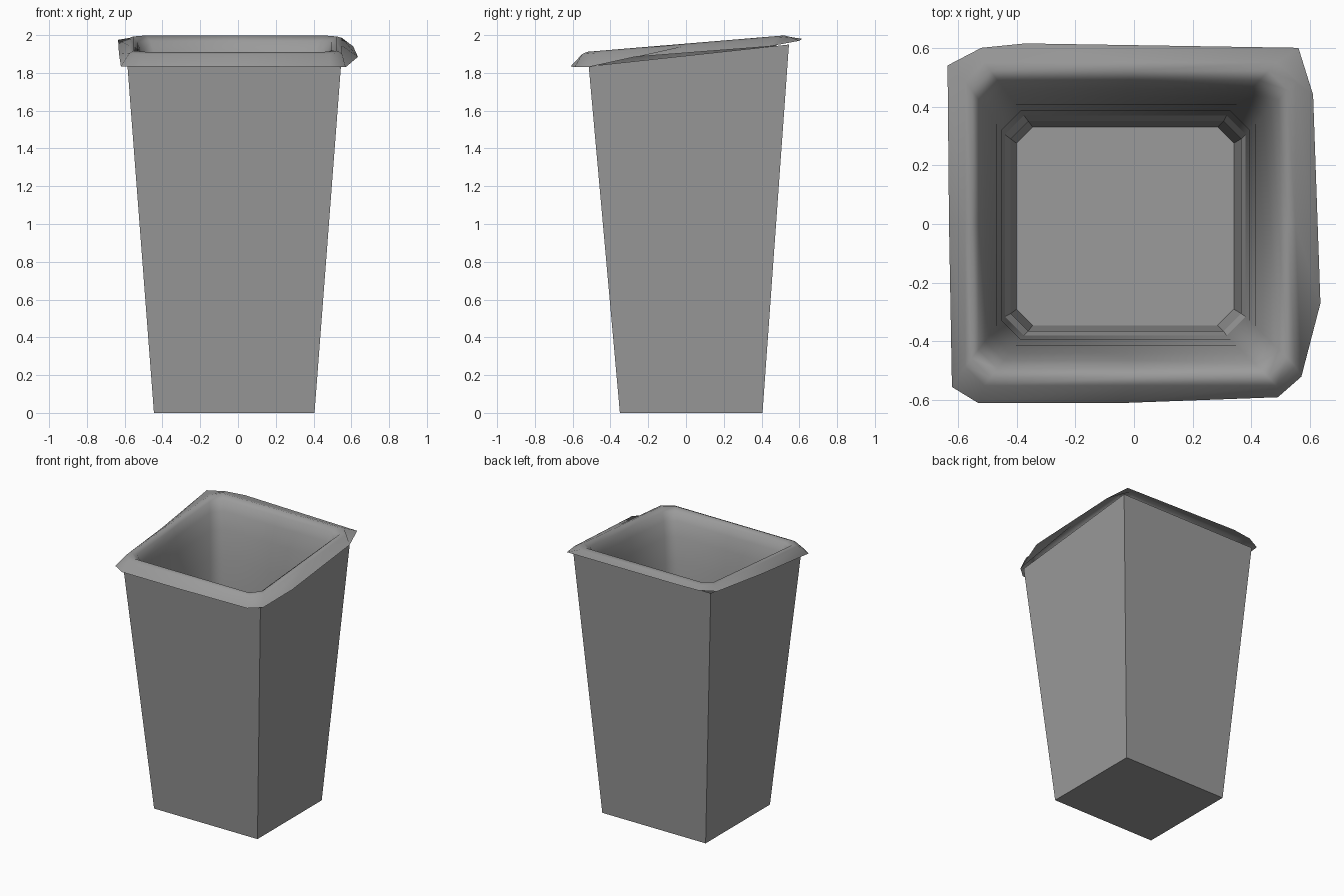
import bpy, bmesh

if "Cube" in bpy.data.objects:
    bpy.data.objects.remove(bpy.data.objects["Cube"])

grey = bpy.data.materials.new("mid_grey")
grey.diffuse_color = (0.325, 0.325, 0.325, 1)
grey.use_nodes = True
grey.node_tree.nodes["Principled BSDF"].inputs["Base Color"].default_value = grey.diffuse_color


def new_object(name, bm):
    bmesh.ops.recalc_face_normals(bm, faces=bm.faces)
    me = bpy.data.meshes.new(name)
    bm.to_mesh(me)
    bm.free()
    me.materials.append(grey)
    ob = bpy.data.objects.new(name, me)
    bpy.context.collection.objects.link(ob)
    return ob


def loft(bm, rings):
    loops = [[bm.verts.new(p) for p in r] for r in rings]
    for a, b in zip(loops, loops[1:]):
        n = len(a)
        for i in range(n):
            bm.faces.new((a[i], a[(i + 1) % n], b[(i + 1) % n], b[i]))
    return loops


def ring(x0, x1, y0, y1, c, z, tilt=0.0):
    """Chamfered rectangle with a midpoint on every side, 12 points."""
    xm, ym = (x0 + x1) / 2, (y0 + y1) / 2
    pts = [(x0 + c, y0), (xm, y0), (x1 - c, y0), (x1, y0 + c), (x1, ym), (x1, y1 - c),
           (x1 - c, y1), (xm, y1), (x0 + c, y1), (x0, y1 - c), (x0, ym), (x0, y0 + c)]
    return [(x, y, z + tilt * y) for x, y in pts]


# Tapered container with a sloping open top
bm = bmesh.new()
base = [(-0.445, -0.35, 0), (0.405, -0.35, 0), (0.405, 0.405, 0), (-0.445, 0.405, 0)]
top = [(-0.585, -0.515, 1.835), (0.545, -0.515, 1.835),
       (0.545, 0.545, 1.95), (-0.585, 0.545, 1.95)]
loops = loft(bm, [base, top])
bm.faces.new(loops[0])
new_object("container", bm)

# Liner: folded-over uneven edge, rounded crest, funnel-shaped inner wall
flap = [(-.53, -.61, 1.835), (-.05, -.61, 1.835), (.49, -.59, 1.83), (.57, -.52, 1.83),
        (.635, -.27, 1.885), (.61, .44, 1.94), (.56, .60, 1.97), (-.37, .615, 1.98),
        (-.52, .60, 1.975), (-.635, .54, 1.975), (-.63, 0, 1.90), (-.62, -.555, 1.835)]
outer, inner = (-0.575, 0.55, -0.55, 0.55), (-0.44, 0.38, -0.38, 0.37)
# fraction of the way inward, height and slope of each ring
profile = [(0.0, 1.945, 0.083), (0.16, 1.955, 0.083), (0.34, 1.93, 0.08), (0.50, 1.87, 0.07),
           (0.65, 1.76, 0.05), (0.80, 1.58, 0.03), (0.92, 1.30, 0.0), (1.0, 0.40, 0.0)]
bm = bmesh.new()
loft(bm, [flap] + [ring(*[a + (b - a) * t for a, b in zip(outer, inner)], 0.065, z, tilt)
                   for t, z, tilt in profile])
liner = new_object("liner", bm)
# Keep the liner's visible side facing up and inward
if liner.data.polygons[36].normal.z < 0:
    liner.data.flip_normals()
liner.data.shade_smooth()

# Stepped flat bottom of the liner
bm = bmesh.new()
loops = loft(bm, [ring(-0.44, 0.38, -0.38, 0.37, 0.065, 0.40),
                  ring(-0.42, 0.365, -0.365, 0.35, 0.06, 0.35),
                  ring(-0.40, 0.34, -0.345, 0.33, 0.055, 0.06)])
bm.faces.new(loops[-1])
bottom = new_object("liner_bottom", bm)
if bottom.data.polygons[-1].normal.z < 0:
    bottom.data.flip_normals()
